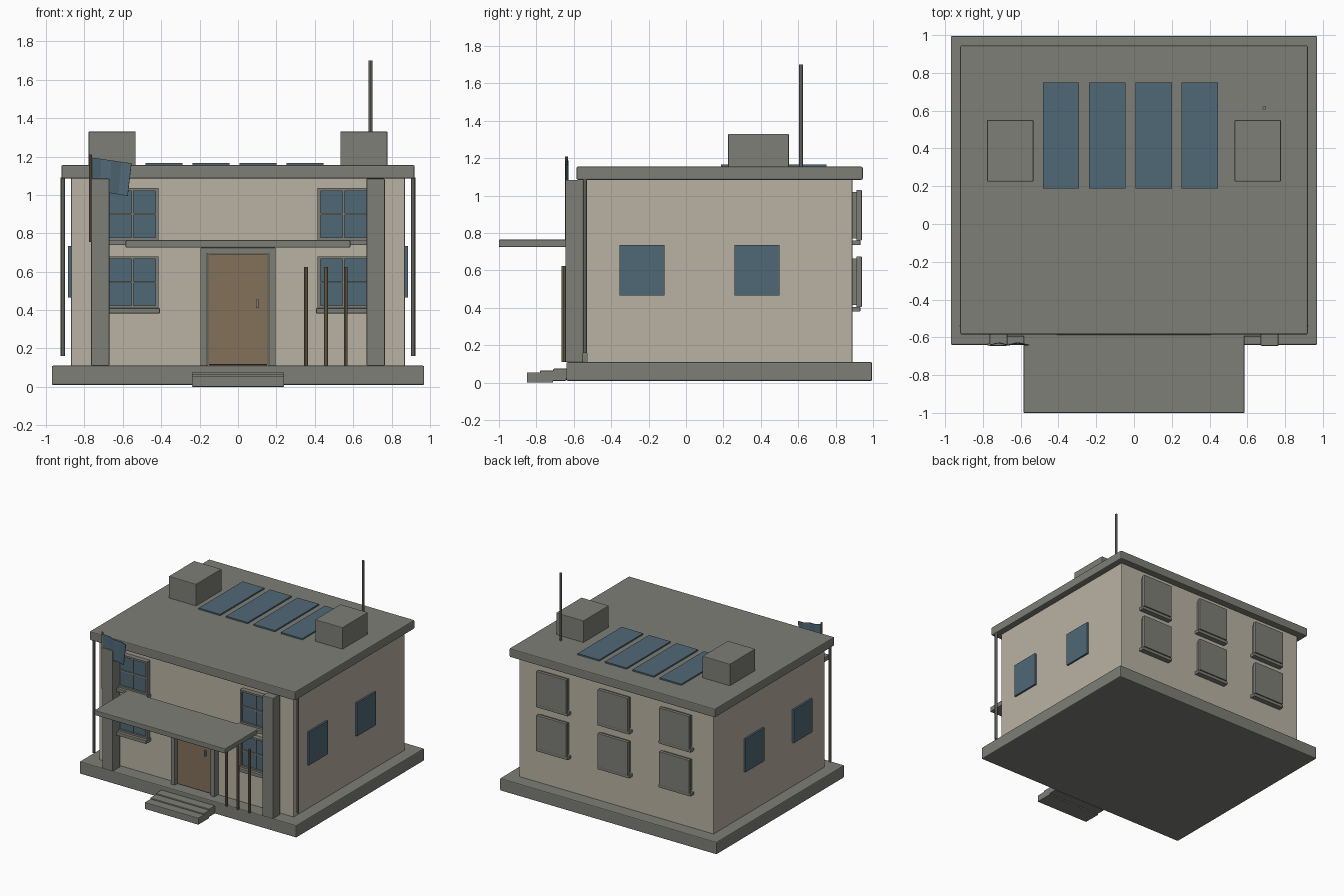
import bpy
import bmesh
from mathutils import Vector

cube = bpy.data.objects.get("Cube")
if cube:
    bpy.data.objects.remove(cube, do_unlink=True)


def material(name, rgb):
    m = bpy.data.materials.new(name)
    m.use_nodes = True
    m.diffuse_color = (*rgb, 1)
    bsdf = next(n for n in m.node_tree.nodes if n.type == 'BSDF_PRINCIPLED')
    bsdf.inputs["Base Color"].default_value = (*rgb, 1)
    return m


CREAM = material("cream plaster", (0.49, 0.45, 0.37))
GREY = material("grey concrete", (0.21, 0.21, 0.185))
BROWN = material("brown wood", (0.23, 0.165, 0.105))
BLUE = material("blue glass", (0.08, 0.14, 0.18))


def finish(name, bm, mat):
    mesh = bpy.data.meshes.new(name)
    bm.to_mesh(mesh)
    bm.free()
    mesh.materials.append(mat)
    obj = bpy.data.objects.new(name, mesh)
    bpy.context.collection.objects.link(obj)
    return obj


def box(name, x, y, z, mat, bevel=0.0):
    """Box from (low, high) ranges on each axis."""
    bm = bmesh.new()
    bmesh.ops.create_cube(bm, size=1)
    for v in bm.verts:
        v.co = Vector([r[0] if c < 0 else r[1] for c, r in zip(v.co, (x, y, z))])
    obj = finish(name, bm, mat)
    if bevel:
        mod = obj.modifiers.new("Soft edge", 'BEVEL')
        mod.width = bevel
        mod.segments = 2
    return obj


def rod(name, x, y, z, radius, mat, sides=8):
    bm = bmesh.new()
    bmesh.ops.create_cone(bm, cap_ends=True, segments=sides, radius1=radius,
                          radius2=radius, depth=z[1] - z[0])
    bmesh.ops.translate(bm, verts=bm.verts, vec=(x, y, sum(z) / 2))
    return finish(name, bm, mat)


# Main masses
box("foundation", (-0.97, 0.97), (-0.64, 0.995), (0.01, 0.11), GREY, 0.007)
box("walls", (-0.87, 0.87), (-0.53, 0.89), (0.10, 1.09), CREAM, 0.005)
box("roof", (-0.92, 0.92), (-0.585, 0.945), (1.085, 1.155), GREY, 0.007)

# Entrance steps
for i in range(3):
    front = -0.85 + 0.07 * i
    box(f"step_{i + 1}", (-0.24, 0.24), (front, front + 0.14),
        (0.01 * i, 0.055 + 0.01 * i), GREY, 0.004)

# Door with surround
for side in (-1, 1):
    box("door_jamb", sorted((side * 0.16, side * 0.195)), (-0.58, -0.52),
        (0.11, 0.72), GREY, 0.003)
box("door_lintel", (-0.195, 0.195), (-0.58, -0.52), (0.695, 0.725), GREY, 0.003)
box("door", (-0.155, 0.155), (-0.555, -0.52), (0.115, 0.692), BROWN, 0.003)
box("door_handle", (0.093, 0.107), (-0.572, -0.55), (0.41, 0.455), GREY, 0.002)

# Porch canopy, pillars and downspouts
box("canopy", (-0.585, 0.585), (-1.0, -0.585), (0.725, 0.765), GREY, 0.005)
for side in (-1, 1):
    box("pillar", sorted((side * 0.67, side * 0.765)), (-0.645, -0.55),
        (0.11, 1.085), GREY, 0.005)
    rod("downspout", side * 0.913, -0.54, (0.16, 1.09), 0.011, GREY)


# Front windows: frame, glass, glazing bars and sill
def front_window(cx, z):
    x0, x1, z1 = cx - 0.135, cx + 0.135, z + 0.27
    mid = z + 0.135
    box("window_glass", (x0 + 0.01, x1 - 0.01), (-0.555, -0.525), (z + 0.01, z1 - 0.01), BLUE)
    for edge in (x0, x1 - 0.014):
        box("window_stile", (edge, edge + 0.014), (-0.57, -0.525), (z, z1), GREY)
    for edge in (z, z1 - 0.014):
        box("window_rail", (x0, x1), (-0.57, -0.525), (edge, edge + 0.014), GREY)
    box("vertical_bar", (cx - 0.005, cx + 0.005), (-0.563, -0.55), (z, z1), GREY)
    box("horizontal_bar", (x0, x1), (-0.563, -0.55), (mid - 0.005, mid + 0.005), GREY)
    box("window_sill", (x0 - 0.008, x1 + 0.008), (-0.595, -0.525), (z - 0.027, z), GREY, 0.003)


# Back windows: closed grey panels with sills
def back_window(cx, z):
    box("back_window_core", (cx - 0.125, cx + 0.125), (0.885, 0.92), (z + 0.01, z + 0.26), GREY)
    box("back_window_panel", (cx - 0.135, cx + 0.135), (0.912, 0.94), (z, z + 0.27), GREY, 0.003)
    box("back_window_sill", (cx - 0.143, cx + 0.143), (0.885, 0.932), (z - 0.025, z), GREY, 0.003)


for z in (0.41, 0.765):
    for cx in (-0.55, 0.55):
        front_window(cx, z)
    for cx in (-0.55, 0, 0.55):
        back_window(cx, z - 0.005)

# Plain side windows
for side in (-1, 1):
    for cy in (-0.235, 0.38):
        box("side_window", sorted((side * 0.86, side * 0.885)), (cy - 0.12, cy + 0.12),
            (0.465, 0.735), BLUE)

# Rooftop blocks, panels and mast
for side in (-1, 1):
    box("rooftop_block", sorted((side * 0.533, side * 0.778)), (0.225, 0.55),
        (1.15, 1.33), GREY, 0.004)
for i in range(4):
    x = -0.483 + 0.245 * i
    box("solar_panel", (x, x + 0.193), (0.187, 0.75), (1.153, 1.166), BLUE)
rod("mast", 0.69, 0.615, (1.15, 1.70), 0.01, GREY)

# Wooden poles beside the door
for i in range(3):
    rod("wooden_pole", 0.355 + 0.103 * i, -0.655, (0.11, 0.625), 0.01, BROWN)

# Flag on its pole
rod("flag_pole", -0.768, -0.638, (0.755, 1.21), 0.008, BROWN)
bm = bmesh.new()
columns, previous = 4, None
for i in range(columns + 1):
    t = i / columns
    y = -0.637 + 0.006 * (1 if i % 2 else -1)
    pair = [bm.verts.new((-0.765 + 0.21 * t - 0.02 * drop * t, y, 1.195 - 0.03 * t - 0.17 * drop))
            for drop in (0, 1)]
    if previous:
        bm.faces.new((previous[0], previous[1], pair[1], pair[0]))
    previous = pair
flag = finish("flag", bm, BLUE)
flag.modifiers.new("Thickness", 'SOLIDIFY').thickness = 0.004
